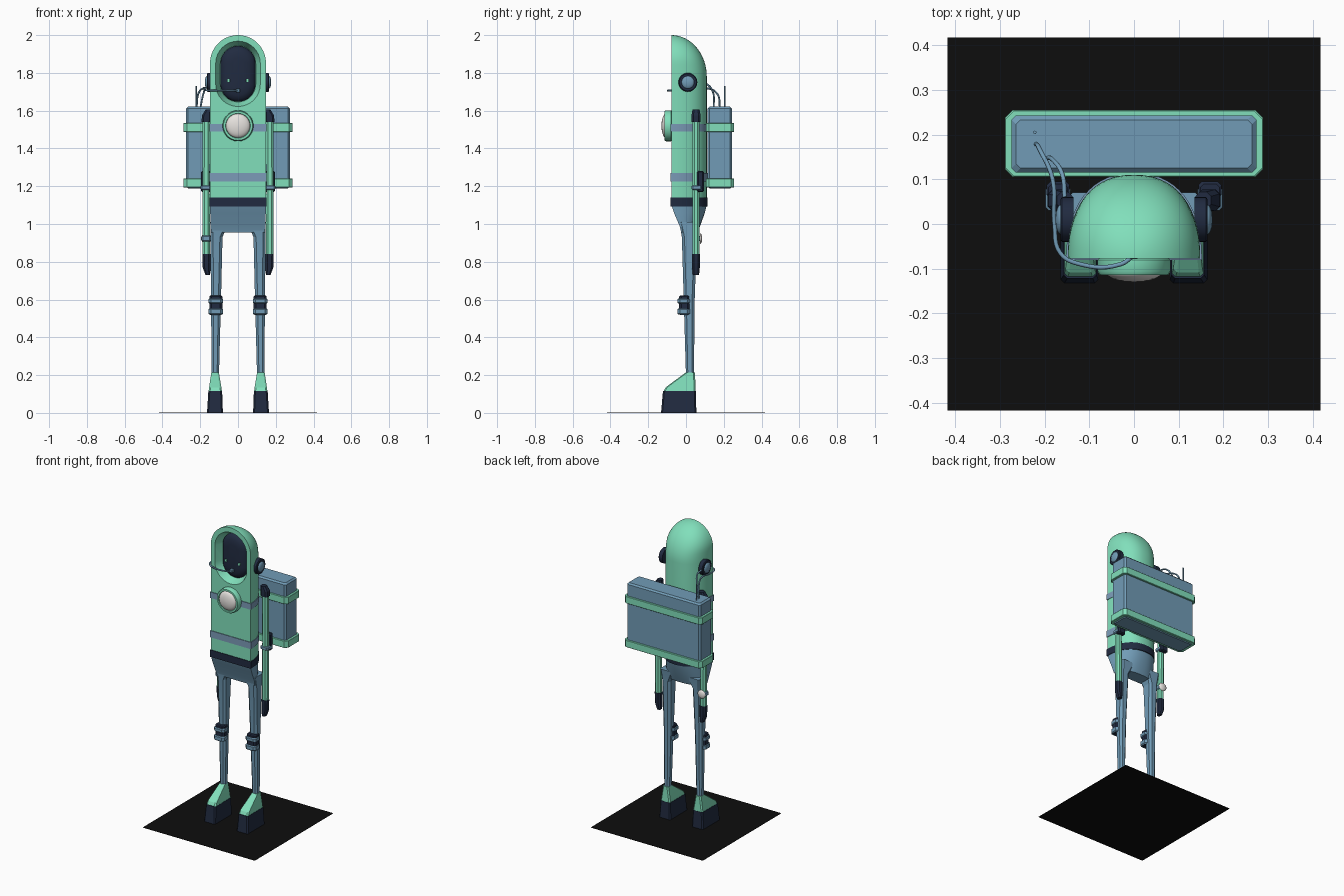
import bpy, bmesh, math
from mathutils import Vector

if "Cube" in bpy.data.objects:
    bpy.data.objects.remove(bpy.data.objects["Cube"])


def mat(name, r, g, b):
    m = bpy.data.materials.new(name)
    m.diffuse_color = (r, g, b, 1)
    m.use_nodes = True
    m.node_tree.nodes["Principled BSDF"].inputs["Base Color"].default_value = m.diffuse_color
    return m


MINT = mat("mint green", .22, .74, .50)
SLATE = mat("slate blue", .165, .33, .47)
BAND = mat("grey blue", .20, .33, .48)
NAVY = mat("navy", .015, .024, .052)
WHITE = mat("warm white", .80, .77, .74)
BLACK = mat("black", .004, .004, .004)


def loft(name, rings, m, angle=35):
    """Skin a list of equal-length point rings and cap both ends."""
    bm = bmesh.new()
    vs = [[bm.verts.new(p) for p in r] for r in rings]
    n = len(rings[0])
    for a, b in zip(vs, vs[1:]):
        for i in range(n):
            j = (i + 1) % n
            bm.faces.new((a[i], a[j], b[j], b[i]))
    bm.faces.new(vs[0])
    bm.faces.new(vs[-1])
    bmesh.ops.recalc_face_normals(bm, faces=bm.faces)
    me = bpy.data.meshes.new(name)
    bm.to_mesh(me)
    bm.free()
    me.materials.append(m)
    ob = bpy.data.objects.new(name, me)
    bpy.context.collection.objects.link(ob)
    smooth(ob, angle)
    return ob


def smooth(ob, angle=35):
    bpy.ops.object.select_all(action='DESELECT')
    bpy.context.view_layer.objects.active = ob
    ob.select_set(True)
    bpy.ops.object.shade_smooth_by_angle(angle=math.radians(angle))


def rect(x0, x1, y0, y1, z, c=.01):
    """Rectangle with cut corners at height z."""
    return [(x0 + c, y0, z), (x1 - c, y0, z), (x1, y0 + c, z), (x1, y1 - c, z),
            (x1 - c, y1, z), (x0 + c, y1, z), (x0, y1 - c, z), (x0, y0 + c, z)]


def block(name, x0, x1, y0, y1, z0, z1, m, c=.008, e=.005):
    """Box with cut vertical corners and bevelled top and bottom."""
    def r(i, z):
        return rect(x0 + i, x1 - i, y0 + i, y1 - i, z, c)
    return loft(name, [r(e, z0), r(0, z0 + e), r(0, z1 - e), r(e, z1)], m, 20)


def sided(s, rings):
    return [[(s * x, y, z) for x, y, z in r] for r in rings]


def dsec(w, back, z, front=-.077, off=0, n=28):
    """D-shaped section: flat front, rounded back."""
    pts = []
    for i in range(n + 1):
        t = math.pi * i / n
        c, s = math.cos(t), math.sin(t)
        x = math.copysign(abs(c) ** .87, c) * (w + off)
        pts.append((x, front - off + (back - front + 2 * off) * max(s, 0) ** .87, z))
    return pts


def arch(w, y, zt=1.85, zb=1.74, n=16):
    """Upright stadium outline facing the front."""
    pts = []
    for zc, a0 in ((zt, 0), (zb, math.pi)):
        for i in range(n + 1):
            t = a0 + math.pi * i / n
            pts.append((w * math.cos(t), y, zc + w * math.sin(t)))
    return pts


def lathe(name, profile, centre, axis, m, n=28):
    """Turn (radius, height) pairs about an axis through centre."""
    q = Vector((0, 0, 1)).rotation_difference(Vector(axis))
    rings = [[Vector(centre) + q @ Vector((r * math.cos(2 * math.pi * i / n),
                                           r * math.sin(2 * math.pi * i / n), h))
              for i in range(n)] for r, h in profile]
    return loft(name, rings, m)


def dome(r, h0, h, n=6):
    return [(r * math.cos(t), h0 + h * math.sin(t))
            for t in [math.radians(87) * i / n for i in range(n + 1)]]


def tube(name, pts, r, m):
    cu = bpy.data.curves.new(name, 'CURVE')
    cu.dimensions = '3D'
    cu.bevel_depth = r
    cu.bevel_resolution = 2
    cu.use_fill_caps = True
    cu.resolution_u = 6
    sp = cu.splines.new('BEZIER')
    sp.bezier_points.add(len(pts) - 1)
    for b, p in zip(sp.bezier_points, pts):
        b.co = p
        b.handle_left_type = b.handle_right_type = 'AUTO'
    cu.materials.append(m)
    ob = bpy.data.objects.new(name, cu)
    bpy.context.collection.objects.link(ob)
    bpy.ops.object.select_all(action='DESELECT')
    bpy.context.view_layer.objects.active = ob
    ob.select_set(True)
    bpy.ops.object.convert(target='MESH')
    smooth(bpy.context.object, 50)


# base plate
loft("base_plate", [[(x, y, z) for x, y in ((-.417, -.417), (.417, -.417), (.417, .417), (-.417, .417))]
                    for z in (0, .002)], BLACK)

# hooded body, domed at the top, with a tapered face opening cut in
rings = [dsec(.148, .11, z) for z in (1.13, 1.45, 1.78)]
for i in range(1, 17):
    z = 1.78 + .22 * math.sin(math.radians(88 * i / 16))
    w = math.sqrt(.148 ** 2 - max(0, z - 1.852) ** 2)
    rings.append(dsec(w, -.077 + .187 * math.sqrt(1 - ((z - 1.78) / .22) ** 2), z))
body = loft("hooded_body", rings, MINT)
cutter = loft("opening_cutter", [arch(.128, -.1), arch(.094, -.02)], MINT)
mod = body.modifiers.new("opening", 'BOOLEAN')
mod.operation = 'DIFFERENCE'
mod.solver = 'EXACT'
mod.object = cutter
bpy.context.view_layer.objects.active = body
bpy.ops.object.modifier_apply(modifier=mod.name)
bpy.data.objects.remove(cutter)
smooth(body)

# face and eyes
loft("face", [arch(w, y) for w, y in ((.0935, -.015), (.091, -.032), (.08, -.045),
                                     (.06, -.054), (.03, -.058))], NAVY, 50)
for s in (-1, 1):
    block("eye", s * .05 - .007, s * .05 + .007, -.061, -.052, 1.752, 1.768, MINT, .001, .001)

# body bands and belt
for nm, z0, z1, m in (("upper_band", 1.49, 1.53, BAND), ("lower_band", 1.225, 1.27, BAND),
                      ("belt", 1.093, 1.14, NAVY)):
    loft(nm, [dsec(.148, .11, z, off=.004) for z in (z0, z1)], m)

# chest lamp
lathe("chest_ring", [(.078, 0), (.082, .004), (.082, .03), (.077, .038), (.066, .038), (.064, .03)],
      (0, -.076, 1.52), (0, -1, 0), MINT)
lathe("chest_lamp", dome(.064, .03, .024), (0, -.076, 1.52), (0, -1, 0), WHITE)

# pelvis
loft("pelvis", [dsec(.148, .11, 1.10), dsec(.147, .10, 1.06, -.064),
                dsec(.146, .075, .99, -.034), dsec(.142, .062, .955, -.025)], SLATE)

for s in (-1, 1):
    # legs
    loft("leg", sided(s, [rect(.05, .147, -.035, .07, 1.01), rect(.082, .146, -.022, .058, .93, .014),
                          rect(.090, .143, -.012, .046, .6, .014),
                          rect(.101, .139, .0, .042, .19)]), SLATE, 20)
    # knee pads
    a, b = sorted((s * .083, s * .152))
    block("knee_wrap", a, b, -.036, .02, .518, .622, NAVY, .012)
    for z0, z1 in ((.579, .606), (.52, .553)):
        block("knee_pad", a - .004, b + .004, -.045, .022, z0, z1, SLATE, .014)
    # boots
    loft("boot_sole", sided(s, [rect(.08, .164, -.132, .055, .002, .008),
                                rect(.084, .157, -.122, .052, .115, .008)]), NAVY, 20)
    loft("boot_upper", sided(s, [rect(.085, .156, -.119, .051, .113, .008),
                                 rect(.088, .153, -.108, .05, .135, .008),
                                 rect(.101, .141, .0, .048, .215, .008)]), MINT, 20)
    # arms and hands
    loft("arm", sided(s, [rect(.148, .187, .034, .071, .84), rect(.15, .189, .034, .071, 1.25),
                          rect(.148, .187, .034, .071, 1.55)]), MINT, 20)
    loft("hand", sided(s, [rect(.146, .189, .032, .073, .842), rect(.146, .187, .032, .073, .77),
                           rect(.148, .172, .036, .069, .73, .006)]), NAVY, 20)
    loft("shoulder", sided(s, [rect(.142, .193, .029, .077, 1.54), rect(.142, .191, .029, .077, 1.575),
                               rect(.138, .172, .034, .072, 1.605)]), NAVY, 20)
    # elbow pads
    a, b = sorted((s * .144, s * .196))
    block("elbow_pad", a, b, .058, .095, 1.17, 1.28, NAVY)
    block("elbow_strap", a - .002, b + .002, .03, .085, 1.18, 1.205, SLATE)
    # ear discs
    lathe("ear_ring", [(.05, 0), (.05, .026), (.045, .03), (.034, .03)], (s * .135, .01, 1.75), (s, 0, 0), NAVY)
    lathe("ear_cap", dome(.034, .028, .013), (s * .135, .01, 1.75), (s, 0, 0), SLATE)

# wrist gauge on one arm
block("wrist_strap", -.193, -.143, .029, .076, .908, .938, SLATE)
lathe("wrist_gauge", dome(.028, .0, .012), (-.168, .074, .923), (0, 1, 0), WHITE)

# backpack with two straps
block("backpack", -.274, .274, .115, .243, 1.188, 1.622, SLATE, .01, .01)
for z0, z1 in ((1.488, 1.535), (1.193, 1.24)):
    block("pack_strap", -.289, .289, .105, .255, z0, z1, MINT, .018, .002)

# hoses, antenna and mouthpiece
tube("ear_hose", [(-.155, .06, 1.75), (-.16, .11, 1.74), (-.18, .142, 1.70), (-.20, .147, 1.61)], .005, SLATE)
tube("mouth_hose", [(-.22, .18, 1.61), (-.21, .165, 1.69), (-.182, .10, 1.72), (-.178, 0, 1.71),
                    (-.165, -.065, 1.708), (-.12, -.09, 1.706), (-.03, -.09, 1.706), (0, -.07, 1.706)],
     .005, SLATE)
tube("antenna", [(-.222, .205, 1.61), (-.222, .205, 1.73)], .004, SLATE)
block("mouthpiece", -.011, .011, -.078, -.055, 1.697, 1.717, SLATE, .003, .003)
